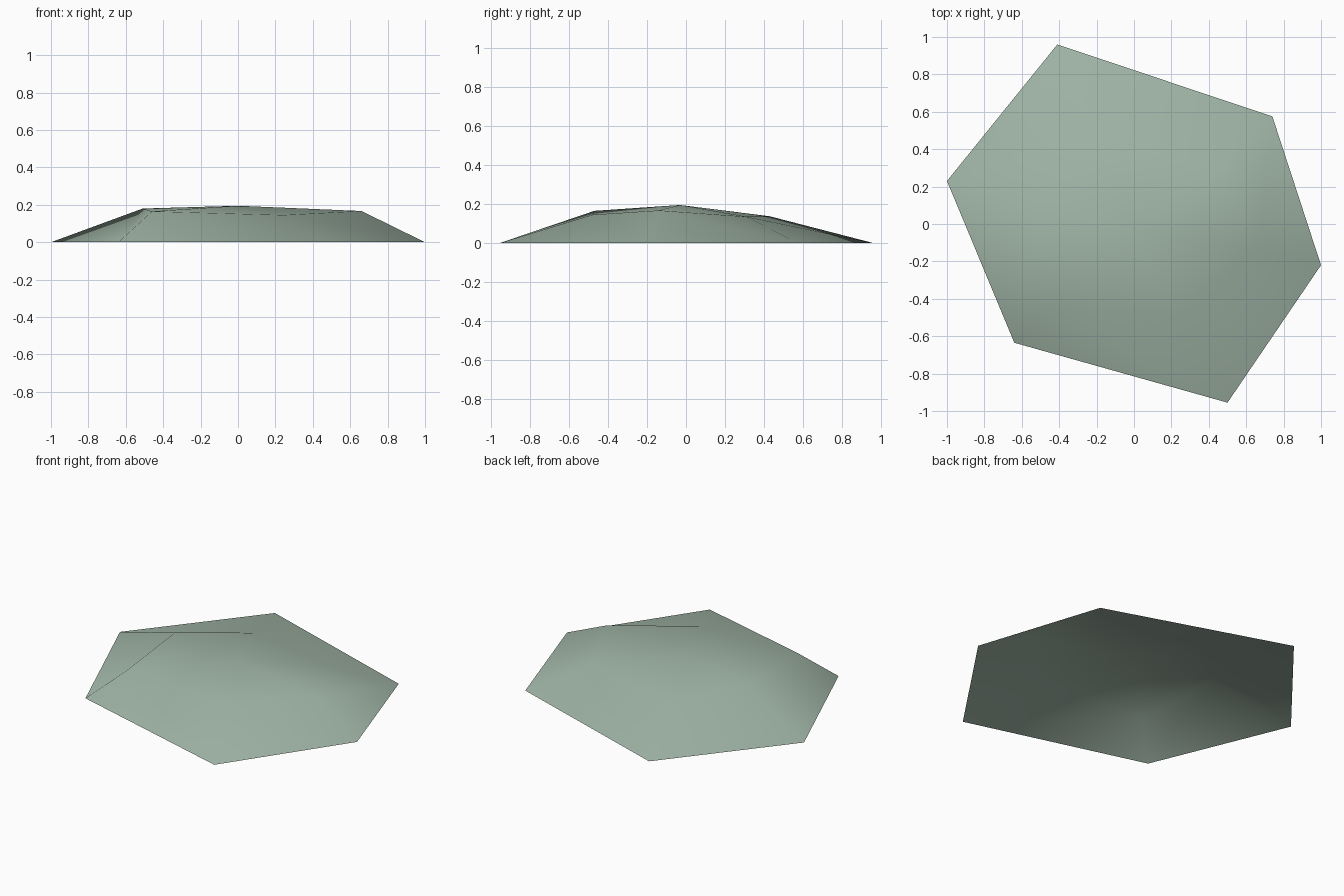
import bpy
import bmesh

cube = bpy.data.objects.get("Cube")
if cube:
    bpy.data.objects.remove(cube, do_unlink=True)

# Outer rim on the ground, the raised shoulder ring inside it, and the crown
RIM = [(1.0, -0.22), (0.74, 0.575), (-0.41, 0.96),
       (-1.0, 0.23), (-0.64, -0.635), (0.5, -0.955)]
SHOULDER = [(0.66, -0.14, 0.167), (0.45, 0.31, 0.135), (-0.18, 0.43, 0.137),
            (-0.51, 0.09, 0.18), (-0.46, -0.47, 0.165), (0.24, -0.48, 0.145)]
CROWN = (0.0, -0.03, 0.195)


def make_material(name, colour):
    mat = bpy.data.materials.new(name)
    mat.use_nodes = True
    mat.diffuse_color = colour
    bsdf = mat.node_tree.nodes["Principled BSDF"]
    bsdf.inputs["Base Color"].default_value = colour
    bsdf.inputs["Roughness"].default_value = 0.9
    return mat


def make_mound(name, mat):
    bm = bmesh.new()
    rim = [bm.verts.new((x, y, 0)) for x, y in RIM]
    shoulder = [bm.verts.new(p) for p in SHOULDER]
    crown = bm.verts.new(CROWN)
    for i in range(len(rim)):
        j = (i + 1) % len(rim)
        # Sloping side, then the shallow cap
        bm.faces.new((rim[i], rim[j], shoulder[i]))
        bm.faces.new((rim[j], shoulder[j], shoulder[i]))
        bm.faces.new((shoulder[i], shoulder[j], crown))
    for face in bm.faces:
        face.smooth = True
    mesh = bpy.data.meshes.new(name)
    bm.to_mesh(mesh)
    bm.free()
    mesh.materials.append(mat)
    obj = bpy.data.objects.new(name, mesh)
    bpy.context.collection.objects.link(obj)
    return obj


# Low open-bottomed mound
sage = make_material("sage_green", (0.36, 0.47, 0.39, 1.0))
make_mound("mound", sage)
